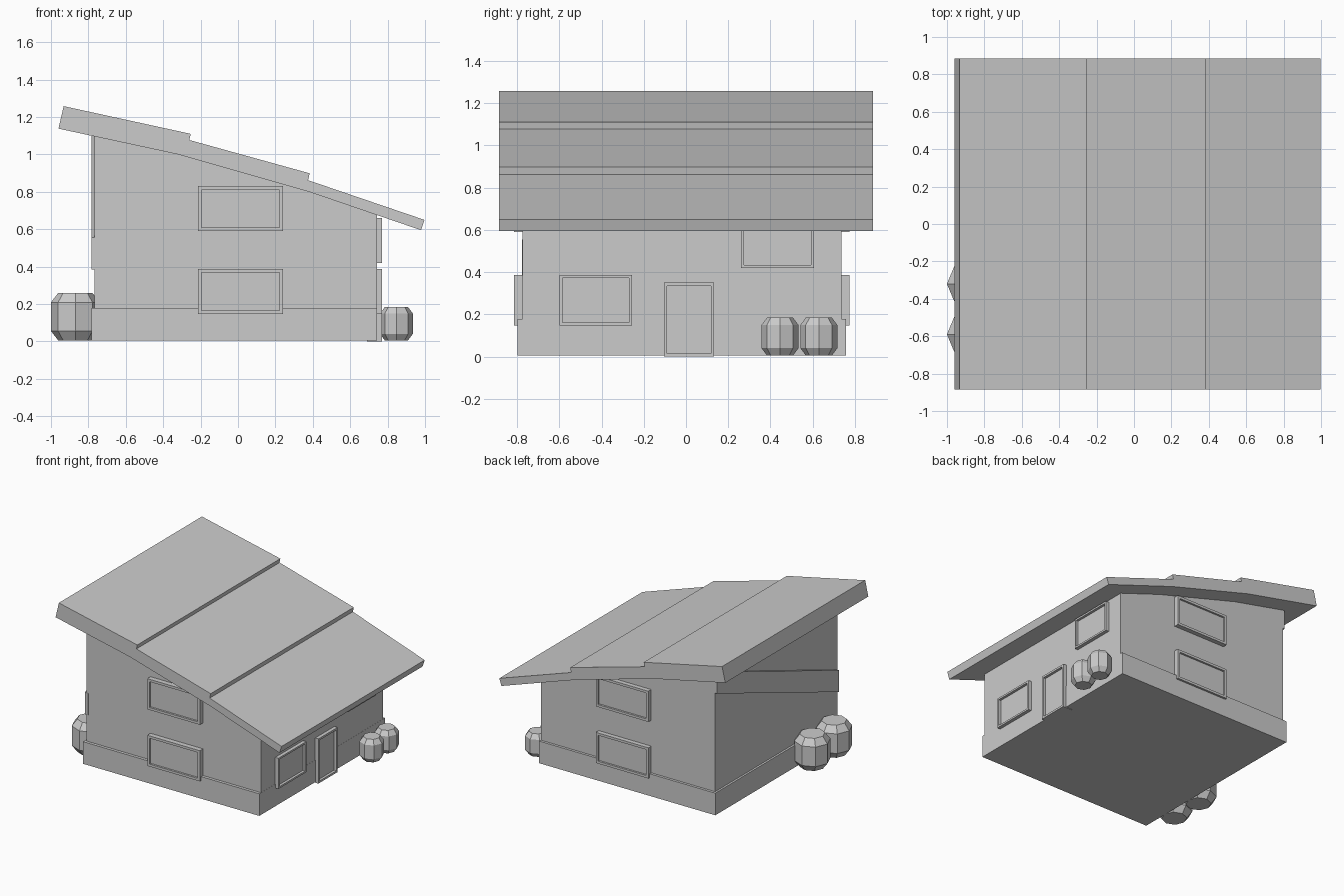
import bpy, bmesh, math
from mathutils import Vector

if "Cube" in bpy.data.objects:
    bpy.data.objects.remove(bpy.data.objects["Cube"])


def make(name, bm):
    bmesh.ops.recalc_face_normals(bm, faces=bm.faces[:])
    me = bpy.data.meshes.new(name)
    bm.to_mesh(me)
    bm.free()
    ob = bpy.data.objects.new(name, me)
    bpy.context.collection.objects.link(ob)
    return ob


def prism(name, pts, offset):
    """Extrude a closed planar outline along an offset vector."""
    bm = bmesh.new()
    f = bm.faces.new([bm.verts.new(p) for p in pts])
    r = bmesh.ops.extrude_face_region(bm, geom=[f])
    verts = [g for g in r['geom'] if isinstance(g, bmesh.types.BMVert)]
    bmesh.ops.translate(bm, verts=verts, vec=Vector(offset))
    return make(name, bm)


def opening(name, a0, a1, z0, z1, axis, back, front, recess, border=0.027):
    """Framed panel: box with its front face inset and pushed in."""
    def p(a, z):
        return (back, a, z) if axis == 'x' else (a, back, z)
    n = Vector((1, 0, 0)) if axis == 'x' else Vector((0, 1, 0))
    ob = prism(name, [p(a0, z0), p(a1, z0), p(a1, z1), p(a0, z1)],
               n * (front - back))
    bm = bmesh.new()
    bm.from_mesh(ob.data)
    k = 0 if axis == 'x' else 1
    face = [f for f in bm.faces
            if all(abs(v.co[k] - front) < 1e-4 for v in f.verts)]
    bmesh.ops.inset_region(bm, faces=face, thickness=border, depth=0)
    sign = 1 if front > back else -1
    verts = list(face[0].verts)
    r = bmesh.ops.extrude_discrete_faces(bm, faces=face)
    bmesh.ops.translate(bm, verts=list(r['faces'][0].verts),
                        vec=-n * sign * recess)
    # close the recess walls between the frame rim and the pane
    inner = list(r['faces'][0].edges)
    rim = [e for e in bm.edges if e.verts[0] in verts and e.verts[1] in verts]
    if not all(any(g in inner for g in f.edges) for e in rim[:1] for f in e.link_faces):
        loose = [e for e in bm.edges if e.is_boundary]
        if loose:
            bmesh.ops.bridge_loops(bm, edges=loose)
    bm.to_mesh(ob.data)
    bm.free()
    return ob


def barrel(name, x, y, z, r, h):
    """Eight-sided planter with chamfered ends."""
    bm = bmesh.new()
    rings = []
    for k, t in ((0.7, 0), (1, 0.2), (1, 0.8), (0.7, 1)):
        rings.append([bm.verts.new((x + k * r * math.cos(i * math.pi / 4),
                                    y + k * r * math.sin(i * math.pi / 4),
                                    z + t * h)) for i in range(8)])
    for a, b in zip(rings, rings[1:]):
        for i in range(8):
            j = (i + 1) % 8
            bm.faces.new((a[i], a[j], b[j], b[i]))
    bm.faces.new(rings[0])
    bm.faces.new(rings[-1])
    make(name, bm)


# walls, their top following the roof underside
prism("walls", [(x, -0.775, z) for x, z in
                ((-0.768, 0.008), (0.742, 0.008), (0.742, 0.69), (0.38, 0.81),
                 (-0.32, 1.01), (-0.768, 1.11))], (0, 1.512, 0))

# plinth
prism("plinth", [(-0.784, -0.798, 0.005), (0.743, -0.798, 0.005),
                 (0.743, 0.757, 0.005), (-0.784, 0.757, 0.005)], (0, 0, 0.173))

# stepped single-pitch roof
prism("roof", [(x, -0.885, z) for x, z in
               ((-0.932, 1.258), (-0.253, 1.11), (-0.26, 1.077), (0.383, 0.899),
                (0.375, 0.862), (0.997, 0.65), (0.979, 0.595), (0.38, 0.80),
                (-0.32, 1.00), (-0.96, 1.138))], (0, 1.77, 0))

# sloping band on the left wall
prism("diagonal_band", [(-0.784, y, z) for y, z in
                        ((-0.776, 0.385), (0.737, 0.95), (0.737, 1.12),
                         (-0.776, 0.555))], (0.03, 0, 0))

# front and back windows on two floors
for floor, z in (("lower", 0.147), ("upper", 0.59)):
    opening("front_window_" + floor, -0.215, 0.24, z, z + 0.24, 'y', -0.74, -0.815, 0.015)
    opening("back_window_" + floor, -0.215, 0.24, z, z + 0.24, 'y', 0.70, 0.773, 0.015)

# right side windows and door
opening("right_window_lower", -0.60, -0.255, 0.147, 0.387, 'x', 0.70, 0.77, 0.02, 0.02)
opening("right_window_upper", 0.26, 0.605, 0.42, 0.66, 'x', 0.70, 0.77, 0.02, 0.02)
opening("door", -0.105, 0.133, 0.0, 0.35, 'x', 0.69, 0.77, 0.02, 0.022)

# planters
for i, y in enumerate((-0.32, -0.59)):
    barrel("left_planter_%d" % i, -0.87, y, 0.005, 0.13, 0.255)
for i, y in enumerate((0.445, 0.629)):
    barrel("right_planter_%d" % i, 0.847, y, 0.005, 0.088, 0.18)
